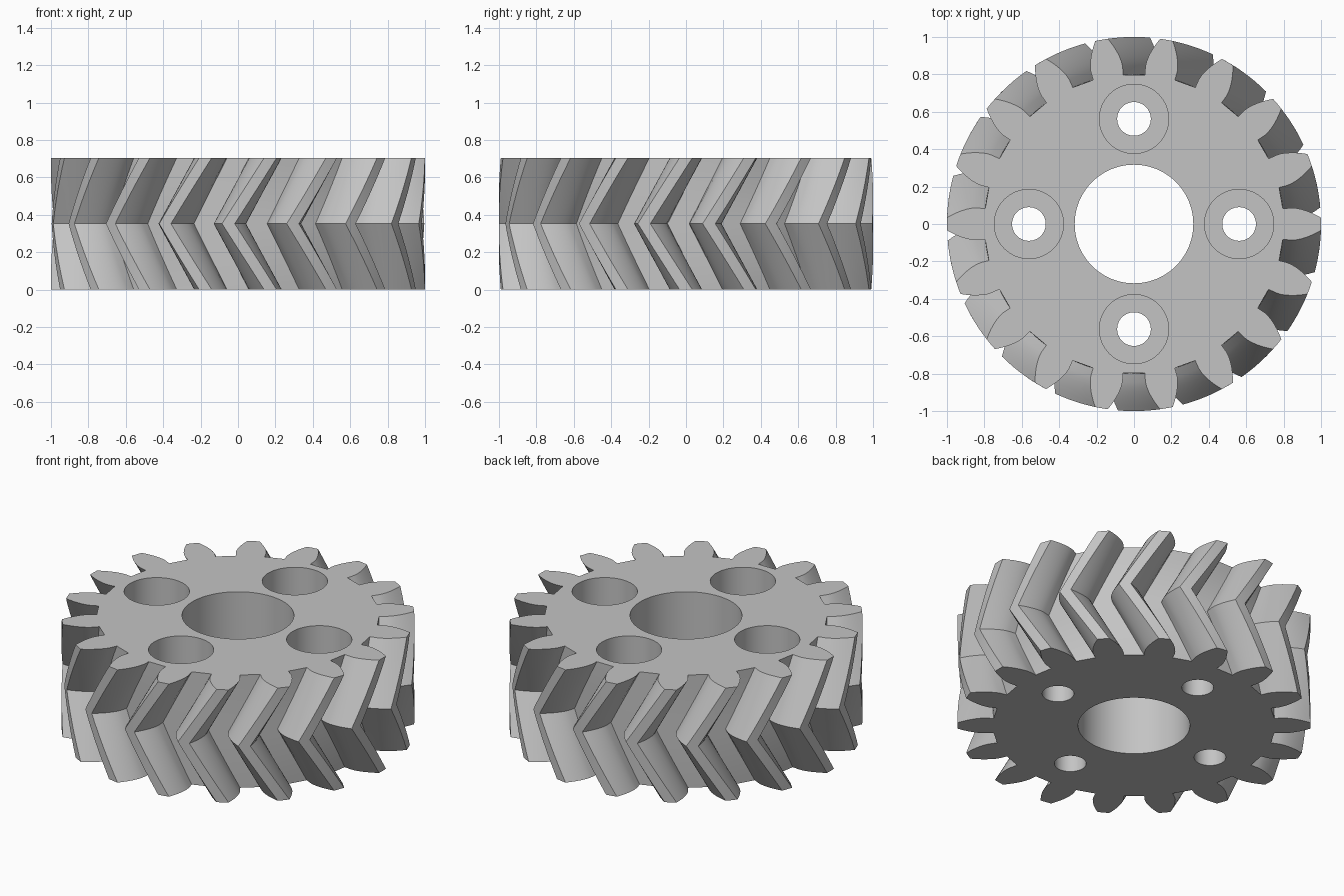
import bpy, bmesh, math
from math import cos, sin, radians, acos, tan

if "Cube" in bpy.data.objects:
    bpy.data.objects.remove(bpy.data.objects["Cube"], do_unlink=True)

TEETH = 18
HEIGHT = 0.705
R_ROOT, R_PITCH, R_TIP = 0.8, 0.9, 1.0
R_BASE = R_PITCH * cos(radians(20))
SWEEP = HEIGHT / 2 * tan(radians(30)) / R_PITCH   # twist of each half
LAYERS = 8                                        # slices per half
FLANK = 7                                         # points per tooth flank

steel = bpy.data.materials.new("light grey metal")
steel.use_nodes = True
grey = (0.55, 0.55, 0.55, 1)
steel.diffuse_color = grey
steel.node_tree.nodes["Principled BSDF"].inputs["Base Color"].default_value = grey


def involute(r):
    a = acos(min(1, R_BASE / r))
    return tan(a) - a


def tooth_outline():
    """Polar points (radius, angle) of one tooth centred on angle 0."""
    half = math.pi / (2 * TEETH) + involute(R_PITCH)
    radii = [R_BASE + (R_TIP - R_BASE) * i / (FLANK - 1) for i in range(FLANK)]
    side = [(R_ROOT, half)] + [(r, half - involute(r)) for r in radii]
    return [(r, -a) for r, a in side] + [(R_TIP, 0)] + side[::-1]


# Toothed body: outline lofted upwards, twisting to the middle and back
tooth = tooth_outline()
outline = [(r, a + 2 * math.pi * k / TEETH) for k in range(TEETH) for r, a in tooth]
bm = bmesh.new()
rings = []
for i in range(2 * LAYERS + 1):
    t = i / LAYERS
    twist = -SWEEP * (1 - abs(t - 1))
    rings.append([bm.verts.new((r * cos(a + twist), r * sin(a + twist), t * HEIGHT / 2))
                  for r, a in outline])
n = len(outline)
for low, high in zip(rings, rings[1:]):
    for j in range(n):
        k = (j + 1) % n
        bm.faces.new((low[j], low[k], high[k], high[j]))
bm.faces.new(rings[0][::-1])
bm.faces.new(rings[-1])
mesh = bpy.data.meshes.new("herringbone_gear")
bm.to_mesh(mesh)
bm.free()
gear = bpy.data.objects.new("herringbone_gear", mesh)
bpy.context.collection.objects.link(gear)
mesh.materials.append(steel)


def drill(name, x, y, radius, z_low, z_high, sides):
    """Cut a round vertical hole in the gear."""
    bpy.ops.mesh.primitive_cylinder_add(vertices=sides, radius=radius, depth=z_high - z_low,
                                        location=(x, y, (z_low + z_high) / 2))
    cutter = bpy.context.object
    cutter.name = name
    cutter.hide_render = True
    cutter.data.materials.append(steel)
    mod = gear.modifiers.new(name, "BOOLEAN")
    mod.operation = "DIFFERENCE"
    mod.solver = "EXACT"
    mod.object = cutter
    bpy.context.view_layer.objects.active = gear
    bpy.ops.object.modifier_apply(modifier=mod.name)
    bpy.data.objects.remove(cutter, do_unlink=True)


# Shaft bore and four counterbored bolt holes
drill("shaft_bore", 0, 0, 0.317, -0.1, HEIGHT + 0.1, 96)
for q in range(4):
    x, y = 0.562 * cos(q * math.pi / 2), 0.562 * sin(q * math.pi / 2)
    drill("counterbore", x, y, 0.185, HEIGHT / 2, HEIGHT + 0.1, 64)
    drill("bolt_hole", x, y, 0.09, -0.1, HEIGHT + 0.1, 48)

bpy.ops.object.select_all(action="DESELECT")
gear.select_set(True)
bpy.context.view_layer.objects.active = gear
bpy.ops.object.shade_smooth_by_angle(angle=radians(25))
